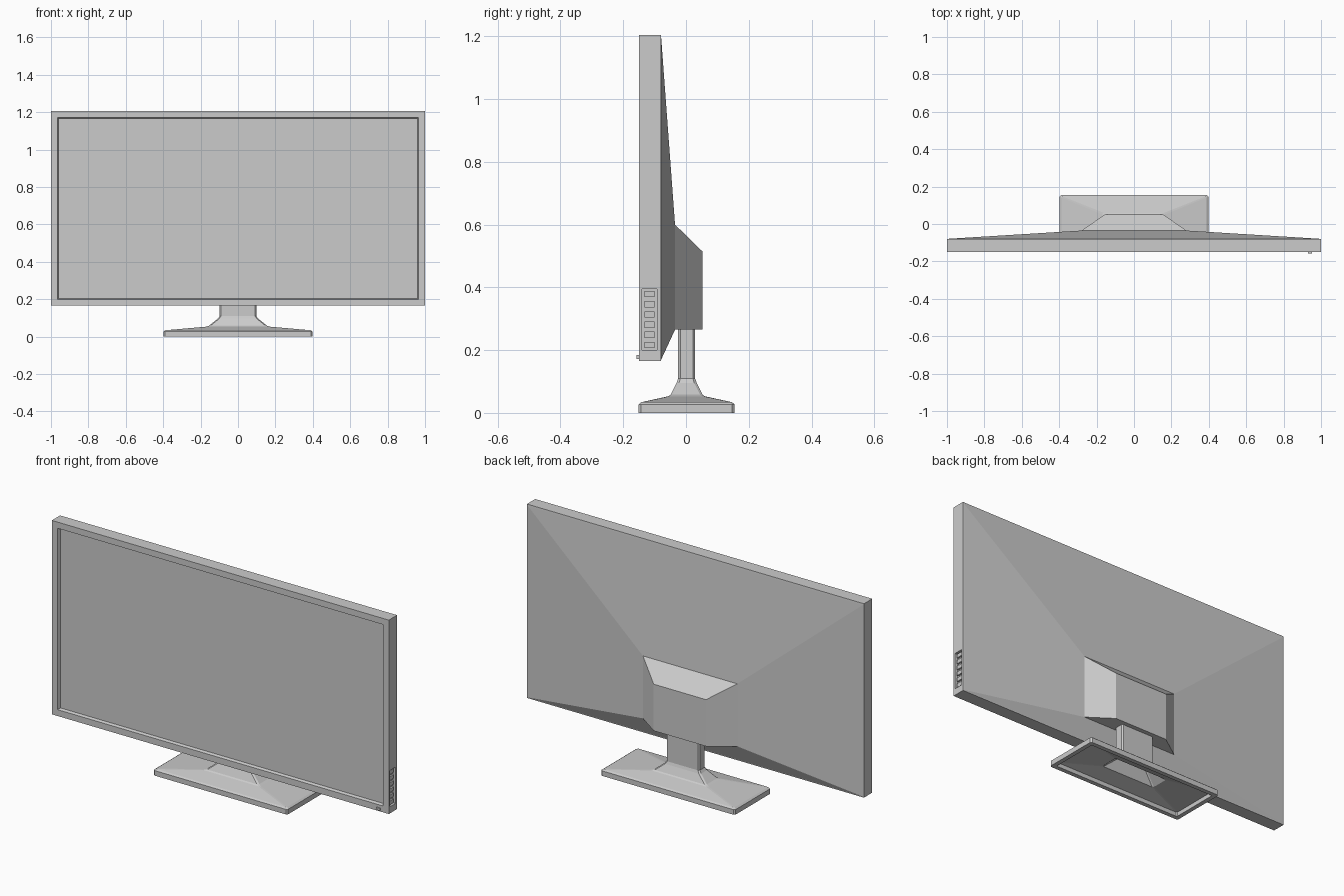
import bpy
import bmesh

if "Cube" in bpy.data.objects:
    bpy.data.objects.remove(bpy.data.objects["Cube"], do_unlink=True)

# One plain colour for everything
grey = bpy.data.materials.new("light_grey")
grey.diffuse_color = (0.6, 0.6, 0.6, 1)
grey.use_nodes = True
shader = grey.node_tree.nodes["Principled BSDF"]
shader.inputs["Base Color"].default_value = grey.diffuse_color
shader.inputs["Roughness"].default_value = 0.6


def finish(bm, name):
    bmesh.ops.recalc_face_normals(bm, faces=bm.faces)
    mesh = bpy.data.meshes.new(name)
    bm.to_mesh(mesh)
    bm.free()
    mesh.materials.append(grey)
    obj = bpy.data.objects.new(name, mesh)
    bpy.context.collection.objects.link(obj)
    return obj


def loft(name, rings):
    """Skin a list of equal point loops and cap both ends."""
    bm = bmesh.new()
    loops = [[bm.verts.new(p) for p in ring] for ring in rings]
    n = len(loops[0])
    for a, b in zip(loops, loops[1:]):
        for i in range(n):
            j = (i + 1) % n
            bm.faces.new((a[i], a[j], b[j], b[i]))
    bm.faces.new(loops[0])
    bm.faces.new(loops[-1])
    return finish(bm, name)


def box(name, low, high):
    x0, y0, z0 = low
    x1, y1, z1 = high
    return loft(name, [[(x0, y0, z), (x1, y0, z), (x1, y1, z), (x0, y1, z)]
                       for z in (z0, z1)])


def upright_rect(hx, z0, z1, y):
    return [(-hx, y, z0), (hx, y, z0), (hx, y, z1), (-hx, y, z1)]


def chamfered_rect(hx, hy, z, c, cy=0.002):
    corners = [(hx - c, -hy), (hx, c - hy), (hx, hy - c), (hx - c, hy),
               (c - hx, hy), (-hx, hy - c), (-hx, c - hy), (c - hx, -hy)]
    return [(x, y + cy, z) for x, y in corners]


# Display body: recessed screen, bezel, sides, tapered back and rear hump
FRONT, BACK = -0.15, -0.08
body = loft("display_body", [upright_rect(*r) for r in (
    (0.96, 0.204, 1.167, FRONT + 0.016),
    (0.966, 0.199, 1.172, FRONT),
    (1.0, 0.165, 1.205, FRONT),
    (1.0, 0.165, 1.205, BACK),
    (0.992, 0.17, 1.195, BACK + 0.001),
    (0.28, 0.265, 0.6, -0.035),
    (0.155, 0.265, 0.515, 0.052),
)])

# Recess for the sockets on the left edge
cutter = box("socket_recess_cutter", (0.985, -0.14, 0.2), (1.1, -0.092, 0.395))
cutter.hide_render = True
cut = body.modifiers.new("socket_recess", 'BOOLEAN')
cut.operation = 'DIFFERENCE'
cut.solver = 'EXACT'
cut.object = cutter
bpy.context.view_layer.objects.active = body
bpy.ops.object.modifier_apply(modifier=cut.name)
bpy.data.objects.remove(cutter, do_unlink=True)

# Row of sockets inside the recess
COUNT = 6
pitch = 0.195 / COUNT
for i in range(COUNT):
    z = 0.2 + pitch * (i + 0.5)
    box(f"socket_{i + 1}", (0.98, -0.132, z - 0.01), (0.994, -0.1, z + 0.01))

# Power button below the screen
box("power_button", (0.93, -0.157, 0.172), (0.952, FRONT + 0.005, 0.184))

# Hollow stand: neck and flared foot outside, then back up the inside
stand = loft("stand", [chamfered_rect(*r) for r in (
    (0.098, 0.027, 0.28, 0.007),
    (0.098, 0.027, 0.11, 0.007),
    (0.108, 0.032, 0.096, 0.008),
    (0.155, 0.051, 0.058, 0.008),
    (0.17, 0.058, 0.053, 0.008),
    (0.388, 0.145, 0.034, 0.006),
    (0.398, 0.153, 0.027, 0.008),
    (0.398, 0.153, 0.0, 0.008),
    (0.375, 0.13, 0.0, 0.006),
    (0.375, 0.13, 0.022, 0.006),
    (0.158, 0.048, 0.044, 0.006),
    (0.09, 0.02, 0.1, 0.005),
    (0.09, 0.02, 0.26, 0.005),
)])
